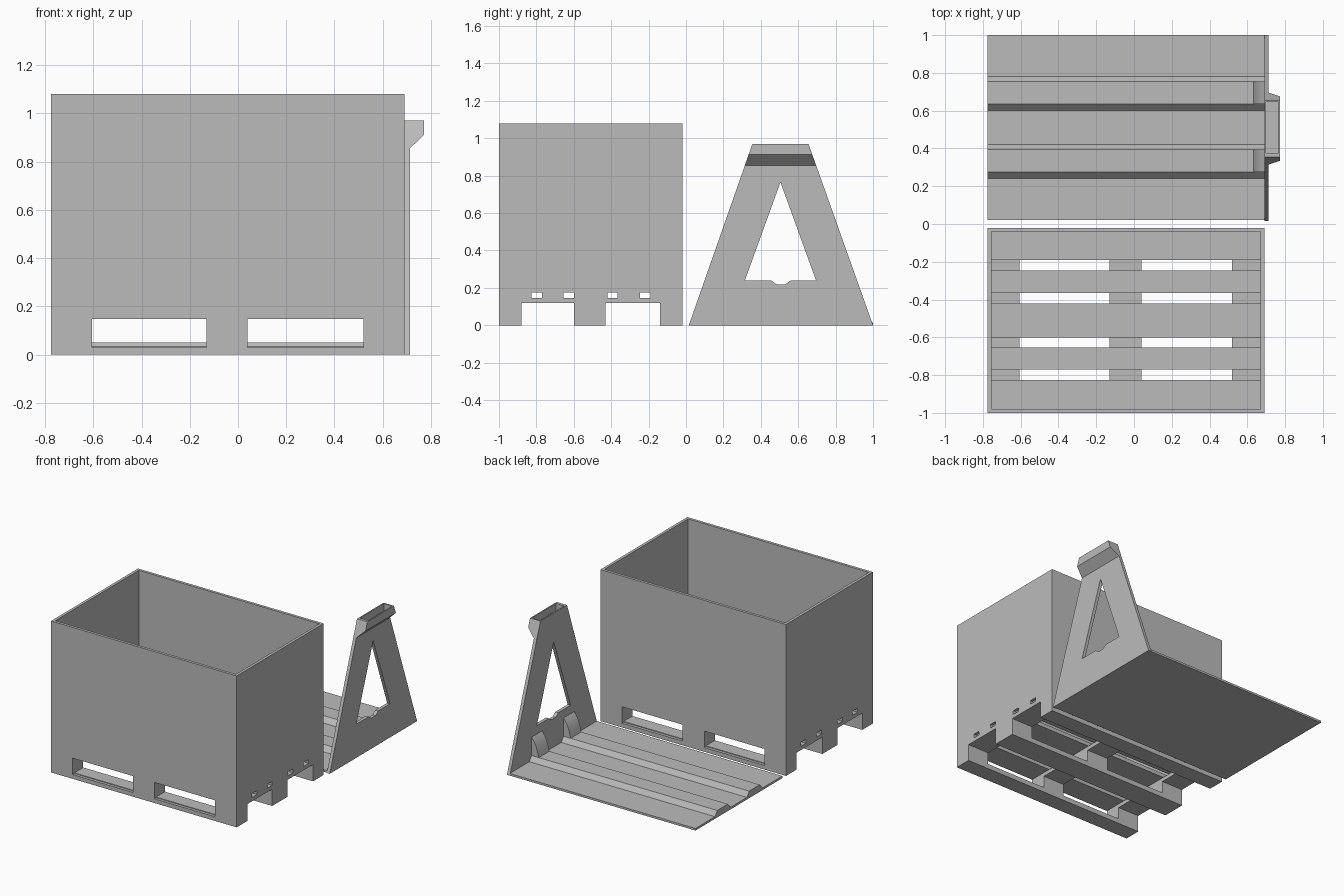
import bpy, bmesh
from mathutils import Vector

if "Cube" in bpy.data.objects:
    bpy.data.objects.remove(bpy.data.objects["Cube"])

grey = bpy.data.materials.new("plain grey")
grey.diffuse_color = (0.5, 0.5, 0.5, 1)
grey.use_nodes = True
grey.node_tree.nodes["Principled BSDF"].inputs["Base Color"].default_value = grey.diffuse_color


def finish(name, bm):
    bmesh.ops.recalc_face_normals(bm, faces=bm.faces[:])
    me = bpy.data.meshes.new(name)
    bm.to_mesh(me)
    bm.free()
    me.materials.append(grey)
    ob = bpy.data.objects.new(name, me)
    bpy.context.collection.objects.link(ob)
    return ob


def add_box(bm, x, y, z):
    vs = bmesh.ops.create_cube(bm, size=1)["verts"]
    for v in vs:
        v.co = [r[0] + (c + 0.5) * (r[1] - r[0]) for r, c in zip((x, y, z), v.co)]


def boxes(name, items):
    bm = bmesh.new()
    for item in items:
        add_box(bm, *item)
    return finish(name, bm)


def prism(name, outline, x0, x1):
    """Extrude a (y, z) outline along x."""
    bm = bmesh.new()
    face = bm.faces.new([bm.verts.new((x0, y, z)) for y, z in outline])
    new = bmesh.ops.extrude_face_region(bm, geom=[face])["geom"]
    bmesh.ops.translate(bm, vec=(x1 - x0, 0, 0),
                        verts=[g for g in new if isinstance(g, bmesh.types.BMVert)])
    return finish(name, bm)


def cut(ob, cutter):
    """Subtract the cutter, bake the result and drop the cutter."""
    cutter.hide_render = True
    mod = ob.modifiers.new("cut", "BOOLEAN")
    mod.operation, mod.solver, mod.object = "DIFFERENCE", "EXACT", cutter
    bpy.context.view_layer.update()
    deps = bpy.context.evaluated_depsgraph_get()
    me = bpy.data.meshes.new_from_object(ob.evaluated_get(deps))
    ob.modifiers.clear()
    ob.data = me
    bpy.data.objects.remove(cutter)


X0, X1, Y0, Y1, H, T = -0.775, 0.69, -1.0, -0.02, 1.08, 0.02
windows = [(-0.605, -0.13), (0.04, 0.52)]          # openings in front and back walls
forks = [(-0.88, -0.6), (-0.43, -0.14)]            # openings in end walls
gaps = [(-0.825, -0.77), (-0.655, -0.6), (-0.42, -0.365), (-0.245, -0.19)]
cols = [(X0 + T, -0.605), (-0.13, 0.04), (0.52, X1 - T)]
rows = [(Y0 + T, -0.88), (-0.6, -0.43), (-0.14, Y1 - T)]

# Crate walls with fork openings and floor-gap slots
walls = boxes("crate_walls", [((X0, X1), (Y0, Y1), (0, H))])
cut(walls, boxes("cavity", [((X0 + T, X1 - T), (Y0 + T, Y1 - T), (-1, 2))]))
cut(walls, boxes("side_openings", [(w, (-2, 0), (0.03, 0.147)) for w in windows]))
cut(walls, boxes("end_openings", [((-2, 2), f, (-1, 0.12)) for f in forks]))
cut(walls, boxes("slots", [((-2, 2), g, (0.147, 0.175)) for g in gaps]))

# Pallet: floor slats, cross beams, blocks and skids
edges = [Y0 + T] + [e for g in gaps for e in g] + [Y1 - T]
slats = list(zip(edges[::2], edges[1::2]))
boxes("floor_slats", [((X0 + T, X1 - T), s, (0.147, 0.175)) for s in slats])
boxes("cross_beams", [(c, (Y0 + T, Y1 - T), (0.12, 0.147)) for c in cols])
boxes("pallet_blocks", [(c, r, (0.035, 0.12)) for c in cols for r in rows])
boxes("pallet_skids", [((X0 + T, X1 - T), r, (0, 0.035)) for r in rows])
# Closing ends for the middle skid and beams sit in the crate walls

# Base plate with two raised ribs
base = [(0.02, 0), (1.0, 0), (1.0, 0.015)]
for hi in (0.78, 0.42):
    base += [(hi, 0.015), (hi - 0.025, 0.05), (hi - 0.145, 0.05), (hi - 0.178, 0.015)]
base += [(0.02, 0.015)]
prism("base_plate", base, X0, X1)

# Upright frame with a triangular window
FX = 0.713
frame = prism("upright_frame", [(0.015, 0), (1, 0), (0.655, 0.97), (0.355, 0.97)], X1, FX)
cut(frame, prism("frame_window", [(0.315, 0.24), (0.455, 0.24), (0.485, 0.218), (0.53, 0.218),
                                  (0.56, 0.24), (0.695, 0.24), (0.505, 0.765)], 0.5, 0.9))

# Hook head: side profile spread in y to follow the frame taper
bm = bmesh.new()
sides = []
for s in (-1, 1):
    sides.append([bm.verts.new((x, 0.505 + s * (0.15 + (0.97 - z) * 0.352), z))
                  for x, z in [(X1, 0.97), (X1, 0.855), (FX, 0.855), (0.772, 0.912), (0.772, 0.97)]])
    bm.faces.new(sides[-1])
for i in range(5):
    j = (i + 1) % 5
    bm.faces.new((sides[0][i], sides[0][j], sides[1][j], sides[1][i]))
hook = finish("hook_head", bm)
pocket = ((0.699, 0.764), (0.375, 0.645), (0.918, 1.1))
cut(hook, boxes("hook_pocket", [pocket]))
cut(frame, boxes("frame_pocket", [((0.6, 0.9), (0, 1), (0.855, 1.1))]))

# Curved gussets between ribs and frame
for i, y in enumerate((0.275, 0.635)):
    bm = bmesh.new()
    prof = [(X1, 0.05), (0.633, 0.05), (0.643, 0.09), (0.655, 0.125), (0.67, 0.155), (X1, 0.18)]
    face = bm.faces.new([bm.verts.new((x, y, z)) for x, z in prof])
    new = bmesh.ops.extrude_face_region(bm, geom=[face])["geom"]
    bmesh.ops.translate(bm, vec=Vector((0, 0.12, 0)),
                        verts=[g for g in new if isinstance(g, bmesh.types.BMVert)])
    ob = finish("gusset_%d" % (i + 1), bm)
    for o in bpy.context.selected_objects:
        o.select_set(False)
    ob.select_set(True)
    bpy.context.view_layer.objects.active = ob
    bpy.ops.object.shade_smooth_by_angle()
